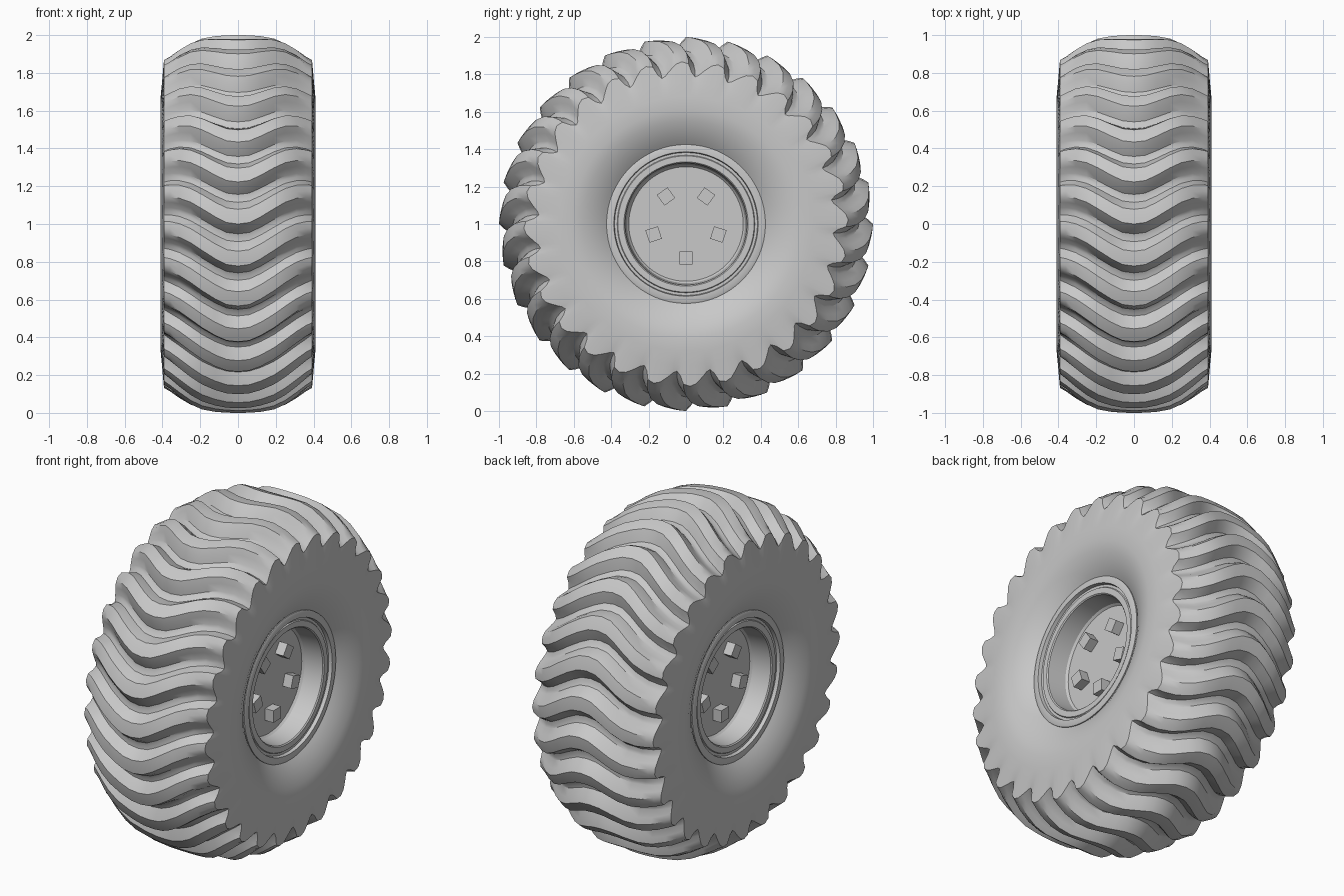
import bpy, bmesh, math
from mathutils import Matrix

cube = bpy.data.objects.get("Cube")
if cube:
    bpy.data.objects.remove(cube, do_unlink=True)

grey = bpy.data.materials.new("plain grey")
COLOUR = (0.58, 0.58, 0.58, 1)
grey.use_nodes = True
grey.diffuse_color = COLOUR
for node in grey.node_tree.nodes:
    if node.type == 'BSDF_PRINCIPLED':
        node.inputs["Base Color"].default_value = COLOUR

LUGS = 28
PITCH = 2 * math.pi / LUGS


def finish(bm, name, smooth_angle=None):
    bmesh.ops.recalc_face_normals(bm, faces=bm.faces[:])
    mesh = bpy.data.meshes.new(name)
    bm.to_mesh(mesh)
    bm.free()
    mesh.materials.append(grey)
    ob = bpy.data.objects.new(name, mesh)
    bpy.context.collection.objects.link(ob)
    if smooth_angle:
        bpy.ops.object.select_all(action='DESELECT')
        ob.select_set(True)
        bpy.context.view_layer.objects.active = ob
        bpy.ops.object.shade_smooth_by_angle(angle=math.radians(smooth_angle))
    return ob


def skin(rings, cap=False):
    """Bridge rings of (x, radius, angle) points around the x axle."""
    bm = bmesh.new()
    loops = [[bm.verts.new((x, -r * math.sin(t), 1 + r * math.cos(t)))
              for x, r, t in ring] for ring in rings]
    n = len(loops[0])
    for a, b in zip(loops, loops[1:]):
        for i in range(n):
            j = (i + 1) % n
            bm.faces.new((a[i], a[j], b[j], b[i]))
    if cap:
        bm.faces.new(loops[0])
        bm.faces.new(loops[-1])
    return bm


# Lug cross-section over one pitch: (phase, height mid-tread, height at shoulder)
lug = [(-0.35, 0.86, 0.85), (-0.17, 0.95, 1.0), (0.0, 1.0, 0.85),
       (0.12, 0.6, 0.6), (0.25, 0.06, 0.32), (0.34, 0.0, 0.12),
       (0.45, 0.03, 0.0), (0.56, 0.5, 0.3)]

# Half profile from centre to bead:
# x, radius at lug top, lug depth, chevron sweep, shoulder blend
half = [(0.0, 1.0, 0.07, 0.0, 0), (0.06, 0.999, 0.07, 0.008, 0),
        (0.12, 0.995, 0.07, 0.038, 0), (0.19, 0.985, 0.07, 0.082, 0),
        (0.25, 0.962, 0.07, 0.12, 0), (0.31, 0.925, 0.07, 0.148, 0.1),
        (0.36, 0.888, 0.07, 0.16, 0.5), (0.392, 0.868, 0.08, 0.162, 1),
        (0.402, 0.755, 0.0, 0.162, 1), (0.409, 0.68, 0.0, 0.162, 1),
        (0.411, 0.61, 0.0, 0.162, 1), (0.4, 0.55, 0.0, 0.162, 1),
        (0.374, 0.49, 0.0, 0.162, 1), (0.348, 0.445, 0.0, 0.162, 1),
        (0.325, 0.415, 0.0, 0.162, 1)]
profile = [(-x, *rest) for x, *rest in reversed(half[1:])] + half

# Tyre with chevron lugs and bulging sidewalls
tyre_rings = [[(x, r - d * (1 - (h + (e - h) * blend)), (k + p) * PITCH - s)
               for k in range(LUGS) for p, h, e in lug]
              for x, r, d, s, blend in profile]
finish(skin(tyre_rings), "tyre", 32)

# Wheel rim: stepped lip, deep barrel and a flat hub face on both sides
DISC_X = 0.2
rim_half = [(0.29, 0.425), (0.338, 0.425), (0.342, 0.417), (0.342, 0.386),
            (0.322, 0.382), (0.322, 0.368), (0.328, 0.364), (0.328, 0.332),
            (0.322, 0.326), (DISC_X + 0.012, 0.316), (DISC_X, 0.306)]
rim_profile = [(-x, r) for x, r in reversed(rim_half)] + rim_half
SEG = 64
rim_rings = [[(x, r, 2 * math.pi * i / SEG) for i in range(SEG)]
             for x, r in rim_profile]
finish(skin(rim_rings, cap=True), "wheel_rim", 30)

# Five square wheel bolts on each hub face
for side, label in ((1, "left"), (-1, "right")):
    bm = bmesh.new()
    for k in range(5):
        turn = Matrix.Rotation(2 * math.pi * k / 5, 4, 'X')
        place = (Matrix.Translation((0, 0, 1)) @ turn
                 @ Matrix.Translation((side * (DISC_X + 0.022), 0, -0.182))
                 @ Matrix.Diagonal((0.064, 0.07, 0.07, 1)))
        bmesh.ops.create_cube(bm, size=1, matrix=place)
    finish(bm, label + "_wheel_bolts")
